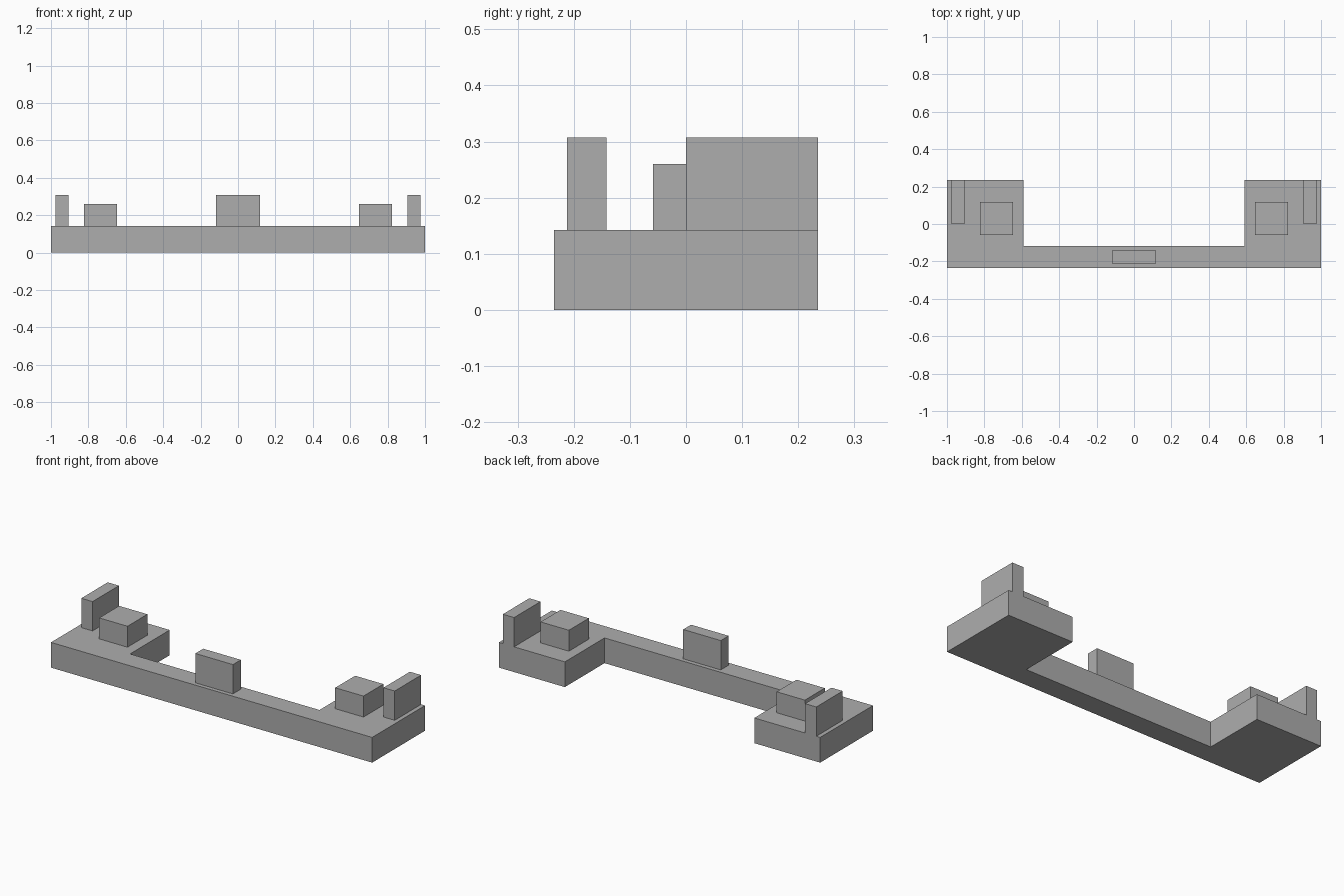
import bpy
import bmesh

default_cube = bpy.data.objects.get("Cube")
if default_cube:
    bpy.data.objects.remove(default_cube, do_unlink=True)

GREY = (0.42, 0.42, 0.42, 1)
grey = bpy.data.materials.new("plain grey")
grey.use_nodes = True
grey.diffuse_color = GREY
for node in grey.node_tree.nodes:
    if node.type == "BSDF_PRINCIPLED":
        node.inputs["Base Color"].default_value = GREY

BASE_TOP = 0.142
HALF_DEPTH = 0.235


def prism(name, outline, bottom, top):
    """Extrude a flat outline upwards into a solid part."""
    bm = bmesh.new()
    face = bm.faces.new([bm.verts.new((x, y, bottom)) for x, y in outline])
    grown = bmesh.ops.extrude_face_region(bm, geom=[face], use_keep_orig=True)
    moved = [g for g in grown["geom"] if isinstance(g, bmesh.types.BMVert)]
    bmesh.ops.translate(bm, verts=moved, vec=(0, 0, top - bottom))
    bmesh.ops.recalc_face_normals(bm, faces=bm.faces)
    mesh = bpy.data.meshes.new(name)
    bm.to_mesh(mesh)
    bm.free()
    mesh.materials.append(grey)
    obj = bpy.data.objects.new(name, mesh)
    bpy.context.collection.objects.link(obj)
    return obj


def block(name, x0, x1, y0, y1, top):
    """Box standing on the base."""
    return prism(name, [(x0, y0), (x1, y0), (x1, y1), (x0, y1)], BASE_TOP, top)


# U-shaped base: half outline, then its mirror image
half = [(1, -HALF_DEPTH), (1, HALF_DEPTH), (0.59, HALF_DEPTH), (0.59, -0.118)]
prism("base", half + [(-x, y) for x, y in reversed(half)], 0, BASE_TOP)

# Upright tab in the middle of the front bar
block("centre_tab", -0.117, 0.117, -0.212, -0.142, 0.307)

# Low block and tall end wall on each wing
for side, sign in (("left", 1), ("right", -1)):
    block(side + "_block", *sorted((sign * 0.647, sign * 0.823)), -0.059, 0.118, 0.26)
    block(side + "_end_wall", *sorted((sign * 0.906, sign * 0.976)), 0, HALF_DEPTH, 0.307)
